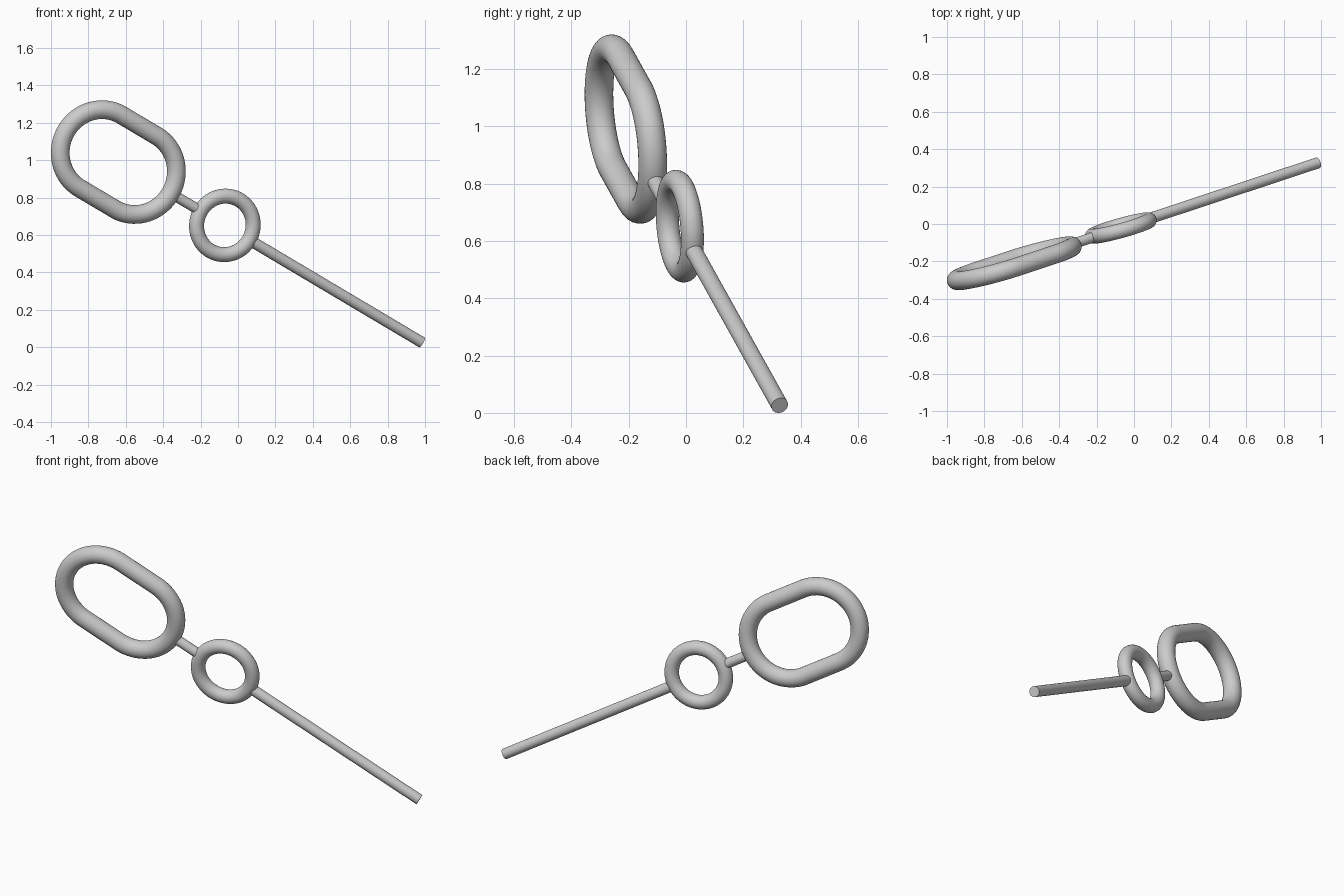
import bpy, math
from mathutils import Matrix, Vector

cube = bpy.data.objects.get("Cube")
if cube:
    bpy.data.objects.remove(cube, do_unlink=True)

# Single grey metal
grey = bpy.data.materials.new("grey_metal")
grey.use_nodes = True
grey.diffuse_color = (0.6, 0.6, 0.6, 1)
grey.node_tree.nodes["Principled BSDF"].inputs["Base Color"].default_value = (0.6, 0.6, 0.6, 1)

# Shared frame: local x runs along the shaft, local z is the normal of both rings
LINK = Vector((-0.64, -0.21, 0.99))
TIP = Vector((0.983, 0.327, 0.026))
axis = (TIP - LINK).normalized()
normal = Vector((0.268, -0.957, -0.09))
normal = (normal - axis * normal.dot(axis)).normalized()
side = normal.cross(axis)
FRAME = Matrix((axis, side, normal)).transposed().to_4x4()


def place(obj, name, distance):
    """Set the part at a distance along the axis, then name, colour and smooth it."""
    obj.name = obj.data.name = name
    obj.matrix_world = Matrix.Translation(LINK + axis * distance) @ FRAME
    obj.data.materials.append(grey)
    bpy.ops.object.shade_smooth_by_angle(angle=math.radians(40))


def ring(name, distance, radius, tube, stretch=0.0, segments=72):
    """Torus, optionally pulled apart along the axis into an oval link."""
    bpy.ops.mesh.primitive_torus_add(major_radius=radius, minor_radius=tube,
                                     major_segments=segments, minor_segments=28)
    obj = bpy.context.object
    # Half a segment of turn keeps vertices off the split line
    obj.data.transform(Matrix.Rotation(math.pi / segments, 4, 'Z'))
    for v in obj.data.vertices:
        v.co.x += math.copysign(stretch, v.co.x)
    place(obj, name, distance)


def rod(name, start, end, radius):
    """Capped cylinder lying along the axis."""
    bpy.ops.mesh.primitive_cylinder_add(vertices=32, radius=radius, depth=end - start)
    obj = bpy.context.object
    obj.data.transform(Matrix.Rotation(math.pi / 2, 4, 'Y'))
    place(obj, name, (start + end) / 2)


ring("oval_handle", 0.0, 0.226, 0.05, stretch=0.112)
rod("connecting_pin", 0.36, 0.505, 0.028)
ring("round_ring", 0.689, 0.157, 0.04)
rod("long_shaft", 0.872, (TIP - LINK).length, 0.03)
